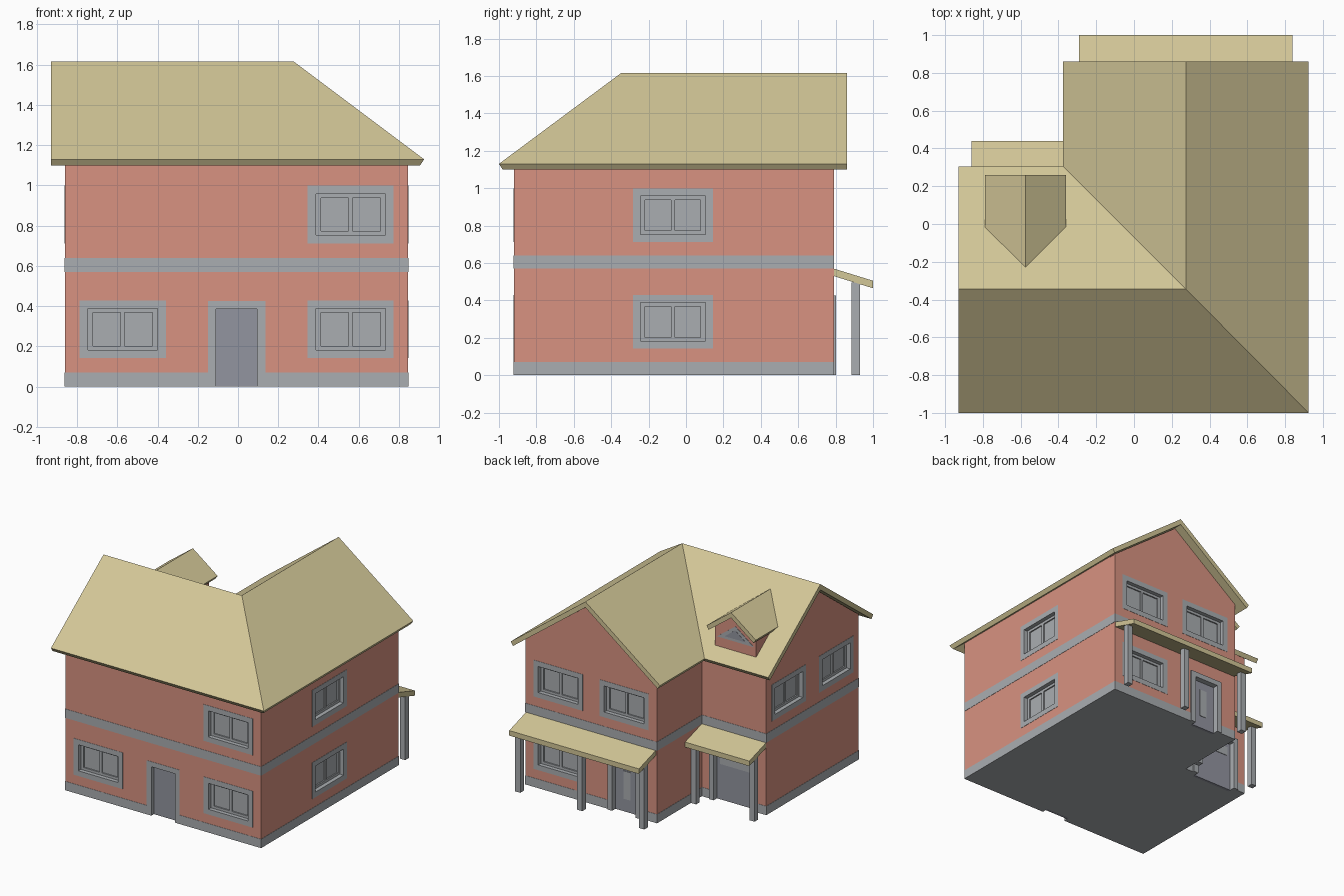
import bpy, bmesh

if "Cube" in bpy.data.objects:
    bpy.data.objects.remove(bpy.data.objects["Cube"])


def material(name, rgb):
    m = bpy.data.materials.new(name)
    m.diffuse_color = (*rgb, 1)
    m.use_nodes = True
    m.node_tree.nodes["Principled BSDF"].inputs["Base Color"].default_value = m.diffuse_color
    return m


RED = material("red_render", (0.69, 0.29, 0.22))
TILE = material("roof_tile", (0.65, 0.57, 0.31))
GREY = material("grey_trim", (0.40, 0.42, 0.44))
DOOR = material("door_grey", (0.29, 0.30, 0.35))


def finish(name, bm, mat):
    bmesh.ops.recalc_face_normals(bm, faces=bm.faces[:])
    me = bpy.data.meshes.new(name)
    bm.to_mesh(me)
    bm.free()
    ob = bpy.data.objects.new(name, me)
    bpy.context.scene.collection.objects.link(ob)
    if mat:
        me.materials.append(mat)
    return ob


def boxes(name, items, mat=None):
    """One object from boxes given as (corner, opposite corner)."""
    bm = bmesh.new()
    for a, b in items:
        vs = bmesh.ops.create_cube(bm, size=1)["verts"]
        for v in vs:
            v.co = [(a[i] + b[i]) / 2 + v.co[i] * abs(b[i] - a[i]) for i in range(3)]
    return finish(name, bm, mat)


def prism(name, profile, axis, a, b, mat=None):
    """Extrude a 2D profile along an axis from a to b."""
    put = {"x": lambda p, t: (t, *p), "y": lambda p, t: (p[0], t, p[1]),
           "z": lambda p, t: (*p, t)}[axis]
    bm = bmesh.new()
    lo = [bm.verts.new(put(p, a)) for p in profile]
    hi = [bm.verts.new(put(p, b)) for p in profile]
    bm.faces.new(lo)
    bm.faces.new(hi)
    for i in range(len(lo)):
        j = i - 1
        bm.faces.new((lo[j], lo[i], hi[i], hi[j]))
    return finish(name, bm, mat)


# L-shaped body with plinth and storey band
X0, X1, XI, Y0, Y1, YI = -0.86, 0.845, -0.30, -0.92, 0.79, 0.23


def plan(g):
    return [(X0 - g, Y0 - g), (X1 + g, Y0 - g), (X1 + g, Y1 + g),
            (XI - g, Y1 + g), (XI - g, YI + g), (X0 - g, YI + g)]


walls = prism("walls", plan(0), "z", 0.01, 1.15, RED)
plinth = prism("plinth", plan(0.002), "z", 0, 0.07, GREY)
prism("storey_band", plan(0.002), "z", 0.57, 0.64, GREY)

# Gable ends
for nm, c, ax, a, b in (("left_gable", -0.345, "x", X0, X0 + 0.05),
                        ("back_gable", 0.2725, "y", Y1 - 0.05, Y1)):
    prism(nm, [(c - 0.576, 1.14), (c + 0.576, 1.14), (c, 1.57)], ax, a, b, RED)

# Wall-local coordinates: u along the wall, v outwards
SIDES = {"front": lambda u, v, z: (u, Y0 - v, z), "right": lambda u, v, z: (X1 + v, u, z),
         "back": lambda u, v, z: (u, Y1 + v, z), "left": lambda u, v, z: (X0 - v, u, z),
         "inner": lambda u, v, z: (u, YI + v, z)}
cutters = []


def wb(side, u0, u1, v0, v1, z0, z1):
    f = SIDES[side]
    return f(u0, v0, z0), f(u1, v1, z1)


def surround(side, c, w, z0, z1, t, proud, door):
    """Grey jambs lining an opening, plus the cutter for the wall."""
    o, i = w / 2 + t, w / 2
    parts = [wb(side, c - o, c - i, -0.05, proud, z0 - t, z1 + t),
             wb(side, c + i, c + o, -0.05, proud, z0 - t, z1 + t),
             wb(side, c - i, c + i, -0.05, proud, z1, z1 + t)]
    if door:
        parts = [((a[0], a[1], max(a[2], 0)), b) for a, b in parts]
    else:
        parts.append(wb(side, c - i, c + i, -0.05, proud, z0 - t, z0))
    boxes(side + "_surround", parts, GREY)
    k = i + 0.02
    cutters.append(boxes("cutter", [wb(side, c - k, c + k, -0.05, 0.1,
                                       -0.1 if door else z0 - 0.02, z1 + 0.02)]))


def window(side, c, z0):
    h, z1 = 0.173, z0 + 0.205
    surround(side, c, 2 * h, z0, z1, 0.041, 0.002, False)
    boxes(side + "_glass", [wb(side, c - h, c + h, -0.055, -0.04, z0, z1)], GREY)
    v = (-0.045, -0.03)
    boxes(side + "_window_frame",
          [wb(side, c - h, c + h, *v, z0, z0 + 0.02), wb(side, c - h, c + h, *v, z1 - 0.02, z1),
           wb(side, c - h, c - h + 0.025, *v, z0, z1), wb(side, c + h - 0.025, c + h, *v, z0, z1),
           wb(side, c - 0.01, c + 0.01, *v, z0, z1)], GREY)


def door(side, c, w, proud):
    surround(side, c, w, 0, 0.385, 0.04, proud, True)
    boxes(side + "_door", [wb(side, c - w / 2, c + w / 2, -0.055, -0.03, 0, 0.385)], DOOR)


LOW, HIGH = 0.183, 0.753
for side, c, z in (("front", 0.56, HIGH), ("front", 0.56, LOW), ("front", -0.573, LOW),
                   ("right", -0.07, HIGH), ("right", -0.07, LOW),
                   ("back", 0.56, HIGH), ("back", -0.014, HIGH), ("back", 0.56, LOW),
                   ("left", -0.05, HIGH), ("left", -0.64, HIGH)):
    window(side, c, z)
door("front", -0.007, 0.205, 0.002)
door("back", -0.02, 0.205, 0.013)
door("inner", -0.58, 0.34, 0.013)
boxes("back_door_pane", [wb("back", -0.05, 0.01, -0.04, -0.026, 0.1, 0.32)], GREY)
boxes("wide_door_pane", [wb("inner", -0.72, -0.44, -0.04, -0.026, 0.28, 0.35)], GREY)

# Cut the openings
for ob in (walls, plinth):
    bpy.context.view_layer.objects.active = ob
    for c in cutters:
        m = ob.modifiers.new("opening", "BOOLEAN")
        m.operation, m.solver, m.object = "DIFFERENCE", "EXACT", c
        bpy.ops.object.modifier_apply(modifier=m.name)
for c in cutters:
    bpy.data.objects.remove(c)

# Main roof: eave and ridge points, with the inset direction of each eave
E, R = 1.13, 1.617
PTS = [(-0.93, -1, 0, 1), (0.925, -1, -1, 1), (0.925, 0.86, -1, 0), (0.275, 0.86),
       (-0.375, 0.86, 1, 0), (-0.375, 0.305, 1, -1), (-0.93, 0.305, 0, -1),
       (-0.93, -0.345), (0.275, -0.345)]
bm = bmesh.new()
top, low = [], []
for x, y, *d in PTS:
    dx, dy = d or (0, 0)
    top.append(bm.verts.new((x, y, E if d else R)))
    low.append(bm.verts.new((x + dx * 0.02, y + dy * 0.02, E - 0.03 if d else R - 0.045)))
for f in ((0, 1, 8, 7), (1, 2, 3, 8), (3, 4, 5, 8), (5, 6, 7, 8)):
    bm.faces.new([top[i] for i in f])
    bm.faces.new([low[i] for i in reversed(f)])
for i in range(8):
    j = (i + 1) % 8
    bm.faces.new((top[i], low[i], low[j], top[j]))
finish("main_roof", bm, TILE)

# Dormer with triangular window
DX = -0.575


def dormer(name, pts, a, b, mat):
    prism(name, [(DX + u, z) for u, z in pts], "y", a, b, mat)


dormer("dormer_roof", [(-0.215, 1.37), (0, 1.53), (0.215, 1.37), (0.195, 1.342),
                       (0, 1.487), (-0.195, 1.342)], -0.23, 0.26, TILE)
dormer("dormer_walls", [(-0.18, 1.17), (0.18, 1.17), (0.18, 1.355), (0, 1.488),
                        (-0.18, 1.355)], -0.2, 0.205, RED)
dormer("dormer_window_frame", [(-0.16, 1.28), (0.16, 1.28), (0, 1.4), (0, 1.37),
                               (0.09, 1.303), (-0.09, 1.303), (0, 1.37), (0, 1.4)][:3],
       0.2, 0.208, GREY)
dormer("dormer_glass", [(-0.09, 1.3), (0.09, 1.3), (0, 1.37)], 0.2, 0.21, DOOR)

# Lean-to porches on square posts
for nm, y, x0, x1, posts in (("back_porch", Y1, -0.29, 0.84, (-0.265, 0.275, 0.815)),
                             ("side_porch", YI, -0.86, XI, (-0.835, -0.325))):
    prism(nm + "_roof", [(y, 0.57), (y + 0.21, 0.505), (y + 0.21, 0.465), (y, 0.53)],
          "x", x0, x1, TILE)
    boxes(nm + "_posts", [((p - 0.022, y + 0.095, 0), (p + 0.022, y + 0.14, 0.495))
                          for p in posts], GREY)
